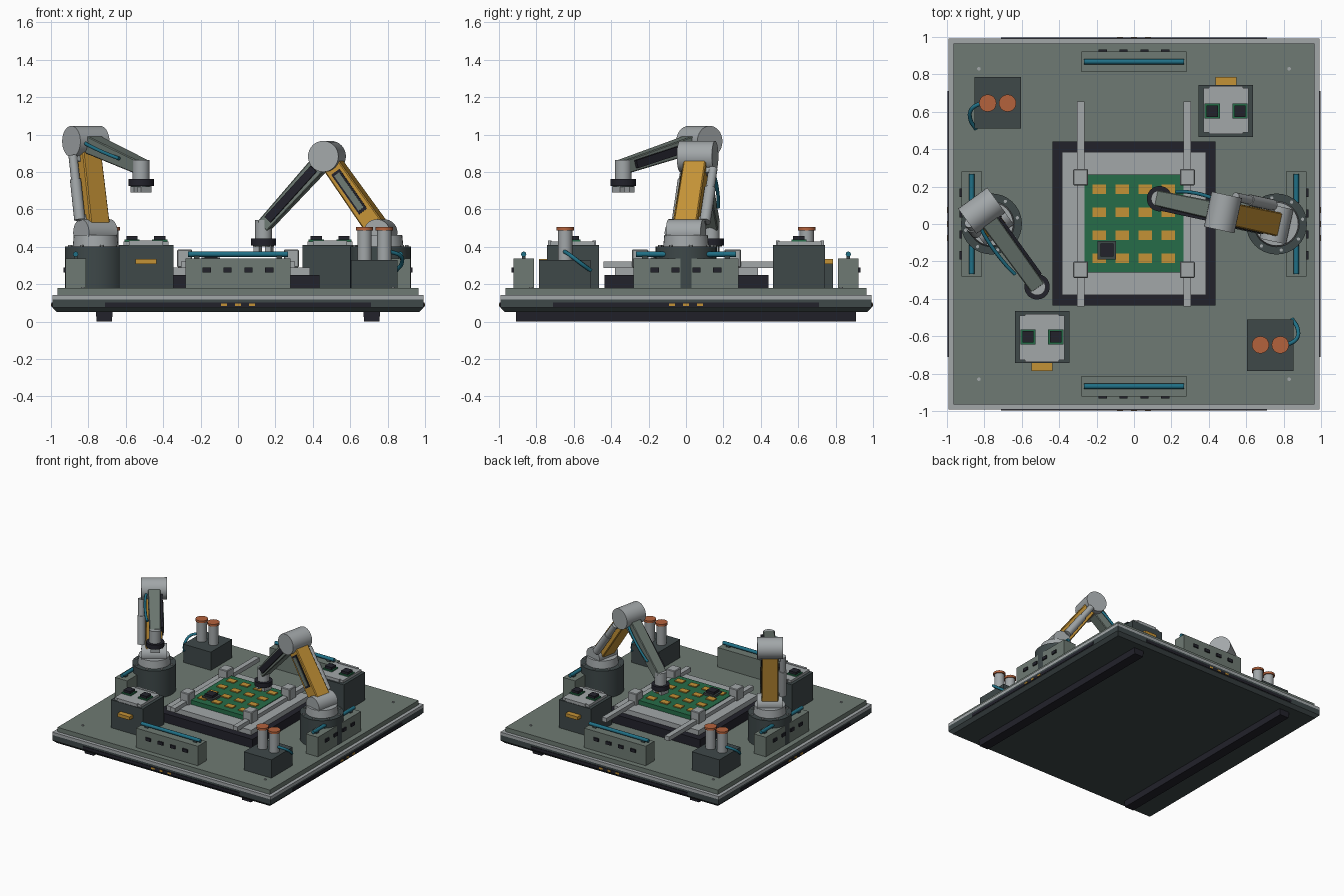
import bpy, bmesh, math
from mathutils import Matrix, Vector

if "Cube" in bpy.data.objects:
    bpy.data.objects.remove(bpy.data.objects["Cube"])


def lin(c):
    c /= 255
    return c / 12.92 if c <= 0.04045 else ((c + 0.055) / 1.055) ** 2.4


def material(name, r, g, b):
    m = bpy.data.materials.new(name)
    m.diffuse_color = (lin(r), lin(g), lin(b), 1)
    m.use_nodes = True
    m.node_tree.nodes["Principled BSDF"].inputs["Base Color"].default_value = m.diffuse_color
    return m


SAGE = material("sage_grey", 110, 122, 115)
LIGHT = material("light_grey", 162, 167, 169)
SLATE = material("dark_slate", 62, 72, 73)
INK = material("ink_black", 34, 34, 43)
AMBER = material("amber", 196, 146, 54)
TEAL = material("teal", 32, 112, 134)
GREEN = material("board_green", 38, 108, 72)
COPPER = material("copper", 180, 98, 60)
I = Matrix.Identity(4)


def finish(name, bm, mat, M):
    bm.transform(M)
    bmesh.ops.recalc_face_normals(bm, faces=bm.faces)
    me = bpy.data.meshes.new(name)
    bm.to_mesh(me)
    bm.free()
    me.materials.append(mat)
    ob = bpy.data.objects.new(name, me)
    bpy.context.collection.objects.link(ob)
    return ob


def box(name, x, y, z, mat, M=I, top=(1, 1), bottom=(1, 1), bevel=0):
    """Box from (min, max) ranges; ends can be tapered in x and y."""
    bm = bmesh.new()
    bmesh.ops.create_cube(bm, size=1)
    for v in bm.verts:
        t = top if v.co.z > 0 else bottom
        v.co = Vector(((x[0] + x[1]) / 2 + v.co.x * (x[1] - x[0]) * t[0],
                       (y[0] + y[1]) / 2 + v.co.y * (y[1] - y[0]) * t[1],
                       z[0] if v.co.z < 0 else z[1]))
    if bevel:
        bmesh.ops.bevel(bm, geom=list(bm.edges), offset=bevel, segments=1, affect='EDGES')
    return finish(name, bm, mat, M)


def cyl(name, c, r, z, mat, M=I, r2=None, n=28):
    """Upright cylinder at c = (x, y) between two heights."""
    bm = bmesh.new()
    bmesh.ops.create_cone(bm, cap_ends=True, segments=n, radius1=r, radius2=r if r2 is None else r2,
                          depth=z[1] - z[0],
                          matrix=Matrix.Translation((c[0], c[1], (z[0] + z[1]) / 2)))
    for f in bm.faces:
        f.smooth = len(f.verts) == 4
        if len(f.verts) > 4:
            for e in f.edges:
                e.smooth = False
    return finish(name, bm, mat, M)


def align(a, b, side=Vector((0, 1, 0))):
    """Frame at a with z pointing to b and y near side; also the length."""
    d = b - a
    z = d.normalized()
    x = side.cross(z).normalized()
    y = z.cross(x)
    R = Matrix((x, y, z)).transposed().to_4x4()
    return Matrix.Translation(a) @ R, d.length


def tube(name, pts, r, mat, M=I):
    cu = bpy.data.curves.new(name, 'CURVE')
    cu.dimensions = '3D'
    cu.bevel_depth = r
    cu.bevel_resolution = 2
    cu.use_fill_caps = True
    cu.resolution_u = 6
    sp = cu.splines.new('BEZIER')
    sp.bezier_points.add(len(pts) - 1)
    for p, co in zip(sp.bezier_points, pts):
        p.co = M @ Vector(co)
        p.handle_left_type = p.handle_right_type = 'AUTO'
    cu.materials.append(mat)
    ob = bpy.data.objects.new(name, cu)
    bpy.context.collection.objects.link(ob)


def turn(deg):
    return Matrix.Rotation(math.radians(deg), 4, 'Z')


def pair(c, w):
    return (c - w / 2, c + w / 2)


# Base slab, rim, deck and skids
s = (-0.993, 0.993)
box("base_lower", s, s, (0.05, 0.075), SLATE, bottom=(0.975, 0.975))
box("base_slab", s, s, (0.075, 0.118), SLATE)
box("base_rim", s, s, (0.118, 0.142), LIGHT)
box("deck", (-0.965, 0.965), (-0.965, 0.965), (0.142, 0.178), SAGE)
for x in (-0.715, 0.715):
    box("skid", pair(x, 0.09), (-0.91, 0.91), (0, 0.05), INK, bottom=(0.9, 1))
    for y in (-0.83, 0.83):
        cyl("deck_bolt", (x * 1.16, y), 0.01, (0.178, 0.184), LIGHT, n=8)

# Four identical sides: edge strip, lamps, vented cabinet with a pipe
for k in range(4):
    M = turn(90 * k)
    box("edge_strip", (-0.71, 0.71), (-0.997, -0.99), (0.078, 0.102), INK, M)
    for x in (-0.075, 0, 0.075):
        box("edge_lamp", pair(x, 0.03), (-1.0, -0.99), (0.083, 0.097), AMBER, M)
    box("cabinet", (-0.28, 0.28), (-0.922, -0.812), (0.178, 0.338), SAGE, M)
    for x in (-0.168, -0.056, 0.056, 0.168):
        box("cabinet_vent", pair(x, 0.045), (-0.932, -0.92), (0.263, 0.288), INK, M)
    P, L = align(Vector((-0.268, -0.868, 0.36)), Vector((0.268, -0.868, 0.36)))
    cyl("cabinet_pipe", (0, 0), 0.014, (0, L), TEAL, M @ P, n=12)
    for x in (-0.22, 0.22):
        box("pipe_mount", pair(x, 0.03), pair(-0.868, 0.02), (0.338, 0.352), SLATE, M)

# Central fixture: frame, tray, board, pads
box("fixture_frame", (-0.435, 0.435), (-0.435, 0.44), (0.178, 0.25), INK)
box("fixture_tray", (-0.385, 0.385), (-0.38, 0.385), (0.25, 0.29), LIGHT)
box("circuit_board", (-0.265, 0.265), (-0.26, 0.265), (0.29, 0.325), GREEN)
for i in range(4):
    for j in range(4):
        box("board_pad", pair(-0.186 + 0.123 * i, 0.07), pair(-0.184 + 0.123 * j, 0.05),
            (0.325, 0.333), AMBER)
box("placed_chip_base", pair(-0.145, 0.1), pair(-0.14, 0.1), (0.325, 0.342), SLATE)
box("placed_chip", pair(-0.145, 0.07), pair(-0.14, 0.07), (0.342, 0.362), INK)
for x in (-0.285, 0.285):
    box("rail", pair(x, 0.042), (-0.442, 0.655), (0.285, 0.32), LIGHT)
    for y in (-0.245, 0.25):
        box("rail_clamp", pair(x, 0.08), pair(y, 0.088), (0.29, 0.385), LIGHT, bevel=0.005)

# Chip feeders and canister stations, placed with half-turn symmetry
for k in (0, 180):
    M = turn(k)
    box("feeder_body", (-0.636, -0.346), (-0.742, -0.466), (0.178, 0.408), SLATE, M)
    box("feeder_plate", (-0.612, -0.372), (-0.728, -0.49), (0.408, 0.428), LIGHT, M)
    for y in (-0.728, -0.49):
        box("feeder_slot", pair(-0.492, 0.18), pair(y, 0.02), (0.408, 0.432), LIGHT, M)
    box("feeder_tab", pair(-0.492, 0.11), (-0.785, -0.74), (0.308, 0.335), AMBER, M)
    for x in (-0.567, -0.418):
        box("feeder_socket", pair(x, 0.082), pair(-0.603, 0.08), (0.428, 0.438), GREEN, M)
        box("feeder_chip", pair(x, 0.06), pair(-0.603, 0.06), (0.438, 0.458), INK, M)
    box("canister_box", (0.604, 0.854), (-0.786, -0.51), (0.178, 0.328), SLATE, M)
    for x in (0.676, 0.782):
        cyl("canister", (x, -0.646), 0.038, (0.328, 0.488), LIGHT, M)
        cyl("canister_cap", (x, -0.646), 0.046, (0.488, 0.506), COPPER, M)
    tube("canister_hose", [(0.81, -0.65, 0.375), (0.868, -0.615, 0.352),
                           (0.875, -0.56, 0.31), (0.845, -0.508, 0.272)], 0.011, TEAL, M)


# Robot arm: local x points to the work, local y is its left side
def robot_arm(x, yaw, elbow, wrist):
    M = Matrix.Translation((x, 0, 0)) @ turn(yaw)
    S, E, W = Vector((0, 0, 0.475)), Vector((elbow[0], 0, elbow[1])), Vector((wrist[0], 0, wrist[1]))
    cyl("arm_pedestal", (0, 0), 0.163, (0.178, 0.4), SLATE, M, n=32)
    cyl("arm_turntable", (0, 0), 0.122, (0.4, 0.462), LIGHT, M, r2=0.116, n=32)
    for i in range(8):
        a = math.pi * (i + 0.5) / 4
        cyl("pedestal_bolt", (0.142 * math.cos(a), 0.142 * math.sin(a)), 0.009, (0.4, 0.408), LIGHT, M, n=8)
    for name, c, r, h in (("shoulder_joint", S, 0.072, 0.095), ("elbow_joint", E, 0.083, 0.096)):
        J = Matrix.Translation(c) @ Matrix.Rotation(math.radians(90), 4, 'X')
        cyl(name, (0, 0), r, (-h, h), LIGHT, M @ J, n=32)
    # upper arm with side panel and piston
    U, L = align(S, E)
    box("upper_arm", (-0.055, 0.055), (-0.064, 0.064), (0.02, L - 0.02), AMBER, M @ U, top=(0.88, 0.95), bevel=0.006)
    box("upper_panel_frame", (-0.027, 0.027), (0.05, 0.068), (0.14, 0.4), INK, M @ U)
    box("upper_panel", (-0.017, 0.017), (0.06, 0.072), (0.155, 0.385), SAGE, M @ U)
    cyl("piston_sleeve", (0, -0.095), 0.03, (0.07, 0.29), LIGHT, M @ U, n=16)
    cyl("piston_rod", (0, -0.095), 0.024, (0.29, 0.42), LIGHT, M @ U, n=16)
    for z in (0.08, 0.4):
        box("piston_bracket", (-0.018, 0.018), (-0.1, -0.05), pair(z, 0.03), LIGHT, M @ U)
    # forearm with side strip and hose
    F, L = align(E, W)
    box("forearm", (-0.048, 0.048), (-0.048, 0.048), (0.02, L), SAGE, M @ F, top=(0.76, 0.88), bevel=0.005)
    box("forearm_strip", (-0.022, 0.022), (0.035, 0.062), (0.09, L - 0.05), INK, M @ F)
    tube("forearm_hose", [(-0.01, -0.058, 0.07), (-0.01, -0.066, 0.12), (-0.01, -0.066, L - 0.2),
                          (-0.01, -0.056, L - 0.13)], 0.01, TEAL, M @ F)
    # wrist and gripper
    wx, wz = wrist
    cyl("wrist", (wx, 0), 0.045, (wz - 0.065, wz + 0.035), LIGHT, M, n=24)
    cyl("gripper_ring", (wx, 0), 0.068, (wz - 0.102, wz - 0.065), INK, M, n=24)
    cyl("gripper_collar", (wx, 0), 0.056, (wz - 0.108, wz - 0.102), SLATE, M, n=24)
    for sx in (-1, 1):
        box("gripper_finger", pair(wx + sx * 0.032, 0.032), (-0.035, 0.035), (wz - 0.138, wz - 0.1), LIGHT, M)


robot_arm(-0.762, -54, (-0.088, 0.963), (0.415, 0.828))
robot_arm(0.762, 167.8, (0.293, 0.883), (0.64, 0.508))
